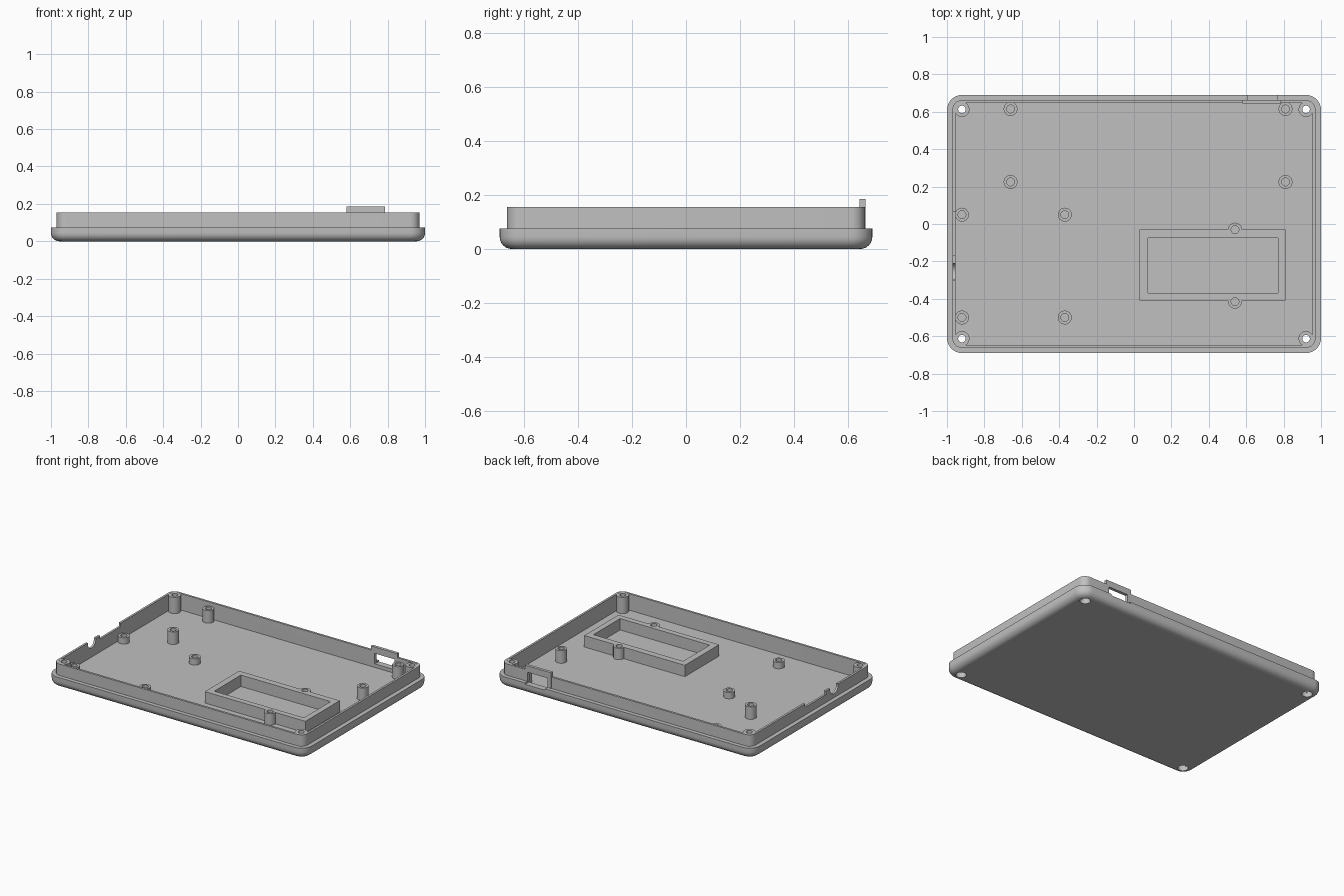
import bpy, bmesh, math
from mathutils import Matrix, Vector

cube = bpy.data.objects.get("Cube")
if cube:
    bpy.data.objects.remove(cube, do_unlink=True)

grey = bpy.data.materials.new("plain_grey")
grey.use_nodes = True
colour = (0.53, 0.53, 0.53, 1)
grey.diffuse_color = colour
grey.node_tree.nodes["Principled BSDF"].inputs["Base Color"].default_value = colour

FLOOR, RIM, LIP = 0.04, 0.075, 0.155


def finish(name, bm):
    bmesh.ops.recalc_face_normals(bm, faces=bm.faces)
    mesh = bpy.data.meshes.new(name)
    bm.to_mesh(mesh)
    bm.free()
    mesh.materials.append(grey)
    ob = bpy.data.objects.new(name, mesh)
    bpy.context.collection.objects.link(ob)
    return ob


def loft(name, rings, closed=False):
    """Skin a stack of equal-length rings; cap the ends or close the loop."""
    bm = bmesh.new()
    loops = [[bm.verts.new(p) for p in ring] for ring in rings]
    pairs = list(zip(loops, loops[1:]))
    if closed:
        pairs.append((loops[-1], loops[0]))
    else:
        bm.faces.new(loops[0])
        bm.faces.new(loops[-1])
    for a, b in pairs:
        for i in range(len(a)):
            j = (i + 1) % len(a)
            bm.faces.new((a[i], a[j], b[j], b[i]))
    return finish(name, bm)


def rounded(hx, hy, r, z, seg=8):
    """Rounded rectangle ring."""
    pts = []
    for k, (sx, sy) in enumerate(((1, 1), (-1, 1), (-1, -1), (1, -1))):
        for i in range(seg + 1):
            a = math.pi / 2 * (k + i / seg)
            pts.append((sx * (hx - r) + r * math.cos(a),
                        sy * (hy - r) + r * math.sin(a), z))
    return pts


def circle(x, y, r, z, n=32):
    return [(x + r * math.cos(2 * math.pi * i / n),
             y + r * math.sin(2 * math.pi * i / n), z) for i in range(n)]


def rect(x0, x1, y0, y1, z):
    return [(x0, y0, z), (x1, y0, z), (x1, y1, z), (x0, y1, z)]


def box(name, x0, x1, y0, y1, z0, z1):
    return loft(name, [rect(x0, x1, y0, y1, z0), rect(x0, x1, y0, y1, z1)])


def cylinder(name, x, y, r, z0, z1):
    return loft(name, [circle(x, y, r, z0), circle(x, y, r, z1)])


def tube(name, x, y, profile):
    """Closed turned part from (radius, height) points."""
    return loft(name, [circle(x, y, r, z) for r, z in profile], closed=True)


def combine(target, tool, operation="DIFFERENCE", keep=False):
    mod = target.modifiers.new("combine", "BOOLEAN")
    mod.operation, mod.object, mod.solver = operation, tool, "EXACT"
    bpy.context.view_layer.objects.active = target
    bpy.ops.object.modifier_apply(modifier=mod.name)
    if not keep:
        bpy.data.objects.remove(tool, do_unlink=True)


# Tray shell: rounded bottom edge, stepped rim, thin lip, recessed floor
FILLET = 0.045
rings = []
for i in range(7):
    a = math.pi / 2 * i / 6
    d = FILLET * (1 - math.sin(a))
    rings.append(rounded(1 - d, 0.69 - d, 0.08 - d, FILLET * (1 - math.cos(a))))
rings += [rounded(1, 0.69, 0.08, RIM), rounded(0.97, 0.662, 0.05, RIM),
          rounded(0.97, 0.662, 0.05, LIP), rounded(0.955, 0.647, 0.035, LIP),
          rounded(0.955, 0.647, 0.035, FLOOR)]
shell = loft("tray_shell", rings)
parts = [shell]

# Corner screw posts with counterbores open to the underside
for sx in (-1, 1):
    for sy in (-1, 1):
        x, y = sx * 0.92, sy * 0.613
        combine(shell, cylinder("cutter", x, y, 0.034, -0.02, 0.06))
        parts.append(tube("corner_post", x, y, [
            (0.04, 0.03), (0.04, LIP - 0.001), (0.02, LIP - 0.001),
            (0.02, 0.07), (0.0335, 0.07), (0.0335, 0.03)]))

# Board standoffs: a tall set and a short set, each on a rectangle
for name, xs, ys, top in (("tall_standoff", (-0.66, 0.81), (0.225, 0.615), 0.128),
                          ("short_standoff", (-0.92, -0.37), (-0.5, 0.05), 0.084)):
    for x in xs:
        for y in ys:
            parts.append(tube(name, x, y, [
                (0.037, 0.035), (0.037, top), (0.021, top), (0.021, 0.035)]))

# Raised rectangular frame with two screw bosses
TOP = 0.12
outer, inner = (0.03, 0.81, -0.41, -0.03), (0.075, 0.77, -0.37, -0.075)
frame = loft("raised_frame", [rect(*outer, 0.035), rect(*outer, TOP),
                              rect(*inner, TOP), rect(*inner, 0.035)], closed=True)
for y in (-0.03, -0.415):
    combine(frame, cylinder("boss", 0.54, y, 0.037, 0.035, TOP), "UNION")
    combine(frame, cylinder("cutter", 0.54, y, 0.021, 0.045, TOP + 0.02))
parts.append(frame)

# Back connector tab with a window through tab and lip
tab = box("connector_tab", 0.58, 0.785, 0.643, 0.664, 0.07, 0.185)
window = box("cutter", 0.61, 0.765, 0.6, 0.75, 0.065, 0.14)
combine(tab, window, keep=True)
combine(shell, window)
parts.append(tab)

# Side lip: lowered stretch and round cable notch
combine(shell, box("cutter", -1.05, -0.94, -0.165, 0.065, 0.13, 0.2))
notch = cylinder("cutter", 0, 0, 0.045, -0.06, 0.06)
notch.data.transform(Matrix.Translation(Vector((-0.98, -0.255, 0.148)))
                     @ Matrix.Rotation(math.pi / 2, 4, "Y"))
combine(shell, notch)

# Smooth the curves, keep the edges crisp
bpy.ops.object.select_all(action="DESELECT")
for ob in parts:
    ob.select_set(True)
bpy.context.view_layer.objects.active = shell
bpy.ops.object.shade_smooth_by_angle(angle=math.radians(35))
